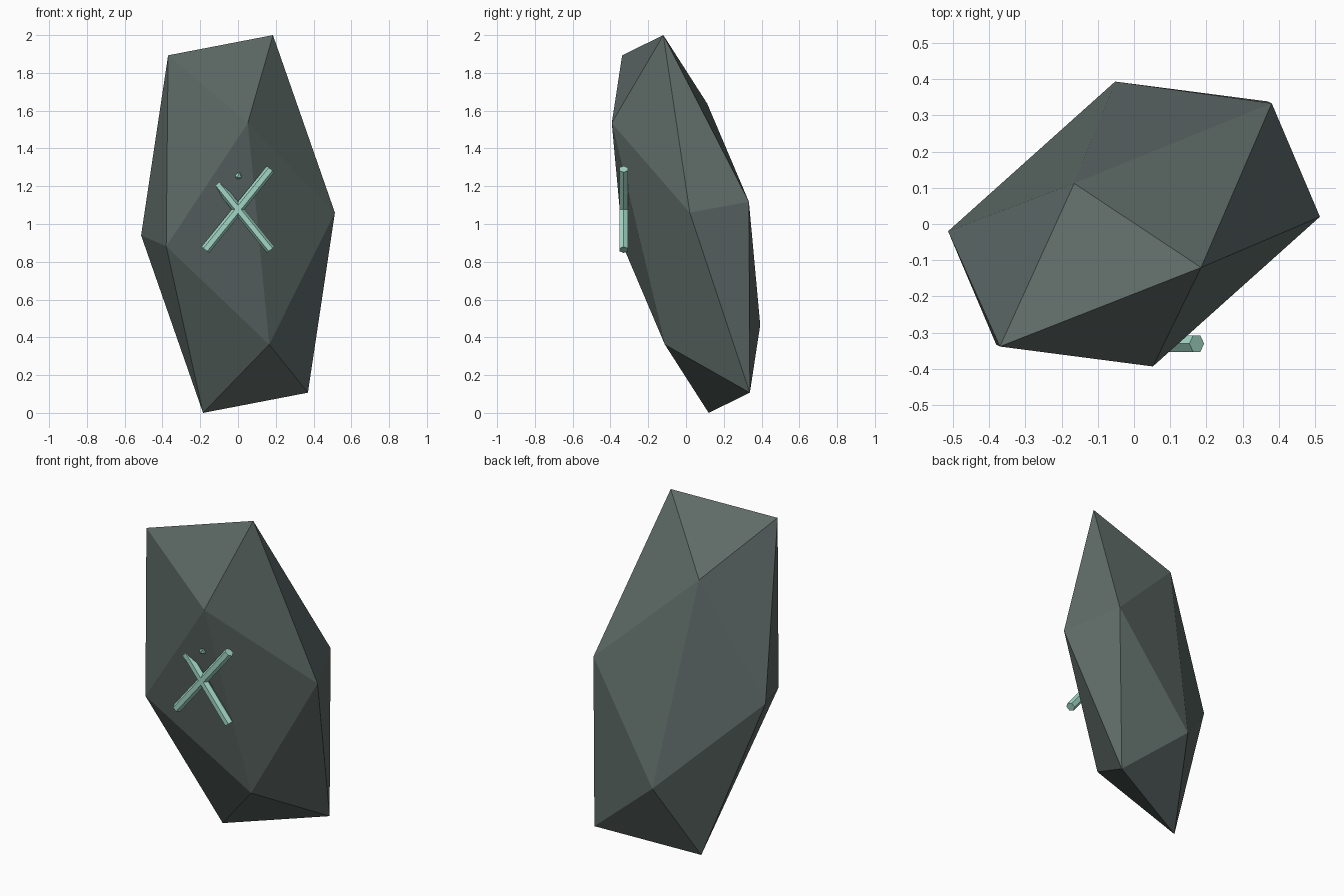
import bpy, bmesh, math
from mathutils import Vector, Matrix

if "Cube" in bpy.data.objects:
    bpy.data.objects.remove(bpy.data.objects["Cube"])


def material(name, color):
    m = bpy.data.materials.new(name)
    m.diffuse_color = (*color, 1)
    m.use_nodes = True
    m.node_tree.nodes["Principled BSDF"].inputs["Base Color"].default_value = m.diffuse_color
    return m


def add_object(name, bm, mat):
    bmesh.ops.recalc_face_normals(bm, faces=bm.faces)
    mesh = bpy.data.meshes.new(name)
    bm.to_mesh(mesh)
    bm.free()
    mesh.materials.append(mat)
    obj = bpy.data.objects.new(name, mesh)
    bpy.context.collection.objects.link(obj)
    return obj


stone_mat = material("stone", (0.115, 0.15, 0.14))
glow_mat = material("rune_glow", (0.36, 0.68, 0.56))

# Standing stone: skewed twenty-sided rock, each corner paired with its opposite
half = [(0.185, -0.12, 1.0), (-0.37, -0.338, 0.893), (0.052, -0.393, 0.535),
        (0.513, 0.02, 0.06), (0.38, 0.333, 0.118), (-0.165, 0.112, 0.638)]
bm = bmesh.new()
for p in half:
    for s in (1, -1):
        bm.verts.new(Vector(p) * s + Vector((0, 0, 1)))
bmesh.ops.convex_hull(bm, input=bm.verts)
add_object("standing_stone", bm, stone_mat)

# Rune: two crossed six-sided bars, partly sunk into the stone
for name, side in (("rune_bar_rising", 1), ("rune_bar_falling", -1)):
    bm = bmesh.new()
    bmesh.ops.create_cone(bm, cap_ends=True, segments=6, radius1=0.026,
                          radius2=0.026, depth=0.55)
    place = (Matrix.Translation((0, -0.33, 1.077))
             @ Matrix.Rotation(side * math.radians(39), 4, 'Y')
             @ Matrix.Rotation(math.radians(30), 4, 'Z'))
    bm.transform(place)
    add_object(name, bm, glow_mat)

# Small faceted bead above the cross, only its tip shows
bm = bmesh.new()
bmesh.ops.create_icosphere(bm, subdivisions=1, radius=0.026)
bm.transform(Matrix.Translation((0, -0.327, 1.257)))
add_object("rune_bead", bm, glow_mat)
